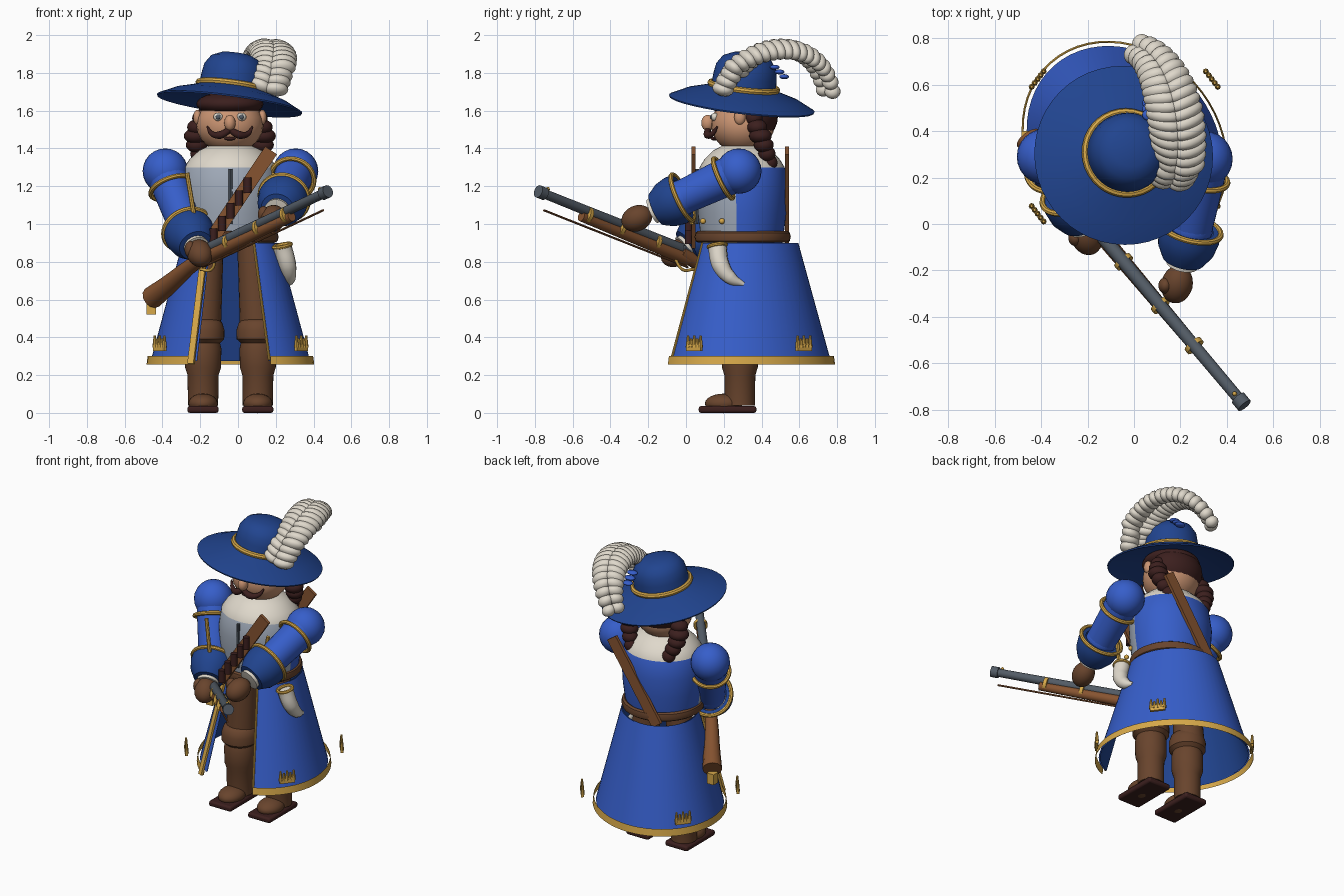
import bpy, bmesh
from math import sin, cos, pi, radians
from mathutils import Vector, Matrix, Euler

cube = bpy.data.objects.get("Cube")
if cube:
    bpy.data.objects.remove(cube)


def material(name, r, g, b):
    m = bpy.data.materials.new(name)
    m.use_nodes = True
    m.diffuse_color = (r, g, b, 1)
    m.node_tree.nodes["Principled BSDF"].inputs["Base Color"].default_value = (r, g, b, 1)
    return m


COAT = material("coat blue", .037, .112, .59)
DARK = material("dark blue", .015, .058, .275)
GOLD = material("gold", .68, .395, .068)
LEATHER = material("leather brown", .14, .058, .026)
CREAM = material("cream", .74, .69, .6)
GREY = material("vest grey", .35, .4, .48)
STEEL = material("steel", .085, .105, .13)
HAIR = material("dark brown", .045, .014, .013)
SKIN = material("skin", .6, .3, .17)
WOOD = material("wood brown", .24, .088, .03)
MID = -.04      # body centre in x
UP = Vector((0, 0, 1))
made = []


def finish(name, bm, mats):
    bmesh.ops.recalc_face_normals(bm, faces=bm.faces)
    me = bpy.data.meshes.new(name)
    bm.to_mesh(me)
    bm.free()
    ob = bpy.data.objects.new(name, me)
    for m in mats if isinstance(mats, list) else [mats]:
        me.materials.append(m)
    bpy.context.collection.objects.link(ob)
    made.append(ob)
    return ob


def turn(name, profile, mat, loc, axis=UP, segs=36, scale=(1, 1), gap=0, rot=None, shape=None):
    """Turn an (r, z) profile round an axis; gap leaves the front open."""
    bm = bmesh.new()
    rings = []
    for i in range(segs + (1 if gap else 0)):
        a = gap + (2 * pi - 2 * gap) * i / segs
        rings.append([bm.verts.new((r * sin(a) * scale[0], -r * cos(a) * scale[1], z)) for r, z in profile])
    for i in range(segs):
        p, q = rings[i], rings[(i + 1) % len(rings)]
        for j in range(len(profile) - 1):
            bm.faces.new((p[j], q[j], q[j + 1], p[j + 1]))
    bmesh.ops.remove_doubles(bm, verts=bm.verts, dist=1e-5)
    quat = rot or UP.rotation_difference(Vector(axis))
    bm.transform(Matrix.LocRotScale(Vector(loc), quat, None) @ (shape or Matrix()))
    return finish(name, bm, mat)


def rod(name, a, b, r1, r2, mat, segs=20):
    a, b = Vector(a), Vector(b)
    n = (b - a).length
    return turn(name, [(0, 0), (r1, 0), (r2, n), (0, n)], mat, a, b - a, segs)


def balls(name, items, mat, segs=24):
    bm = bmesh.new()
    for loc, size, rot in items:
        bmesh.ops.create_uvsphere(bm, u_segments=segs, v_segments=segs // 2, radius=1,
                                  matrix=Matrix.LocRotScale(Vector(loc), rot, Vector(size)))
    return finish(name, bm, mat)


def ball(name, loc, size, mat):
    return balls(name, [(loc, size, None)], mat)


def ring(name, loc, axis, r, t, mat, h=1, rot=None):
    prof = [(r + t * cos(i * pi / 4), h * t * sin(i * pi / 4)) for i in range(9)]
    return turn(name, prof, mat, loc, axis, rot=rot)


def box(name, loc, size, mat, rot=None):
    bm = bmesh.new()
    bmesh.ops.create_cube(bm, size=1, matrix=Matrix.LocRotScale(Vector(loc), rot, Vector(size)))
    return finish(name, bm, mat)


def tube(name, pts, radii, mat):
    """Smooth tapering tube through the given points."""
    cu = bpy.data.curves.new(name, 'CURVE')
    cu.dimensions, cu.bevel_depth, cu.bevel_resolution, cu.use_fill_caps = '3D', 1, 4, True
    sp = cu.splines.new('BEZIER')
    sp.bezier_points.add(len(pts) - 1)
    for bp, p, r in zip(sp.bezier_points, pts, radii):
        bp.co, bp.radius = p, r
        bp.handle_left_type = bp.handle_right_type = 'AUTO'
    tmp = bpy.data.objects.new(name, cu)
    bpy.context.collection.objects.link(tmp)
    me = bpy.data.meshes.new_from_object(tmp.evaluated_get(bpy.context.evaluated_depsgraph_get()))
    bpy.data.objects.remove(tmp)
    bm = bmesh.new()
    bm.from_mesh(me)
    return finish(name, bm, mat)


# Boots, legs and soles
for side, s in (("right", -1), ("left", 1)):
    x = MID + s * .145
    rod(side + "_thigh", (x, .3, .45), (MID + s * .115, .3, .92), .095, .08, LEATHER)
    turn(side + "_boot", [(0, .04), (.08, .04), (.082, .2), (.095, .24), (.097, .34), (.09, .37),
                          (.112, .39), (.113, .44), (.1, .48), (.08, .495), (0, .495)], LEATHER, (x, .285, 0))
    ball(side + "_toe", (x, .2, .05), (.078, .1, .052), LEATHER)
    sole = box(side + "_sole", (x, .22, .018), (.165, .305, .036), HAIR)
    bevel = sole.modifiers.new("round", 'BEVEL')
    bevel.width, bevel.segments = .012, 2

# Coat skirt, swung slightly toward its front left, with lining and hem
GAP = radians(27)
CENTRE = Vector((MID, .334, 0))
SWING = Matrix(((.99, -.085, 0, 0), (-.085, 1.015, 0, 0), (0, 0, 1, 0), (0, 0, 0, 1))) @ \
    Matrix.Rotation(radians(-3), 4, 'Z')
for name, profile, mat in (("coat_skirt", [(.425, .275), (.256, .9)], COAT),
                           ("coat_lining", [(.418, .275), (.249, .9)], DARK),
                           ("skirt_hem", [(.447, .257), (.441, .302)], GOLD),
                           ("hem_back", [(.444, .257), (.438, .302)], GOLD)):
    turn(name, profile, mat, CENTRE, gap=GAP, segs=48, shape=SWING)


def skirt_edge(s, r, z):
    return CENTRE + SWING @ Vector((s * r * sin(GAP), -r * cos(GAP), z))


# Front edge trims of the skirt and coat
low, high = skirt_edge(-1, .45, .26), skirt_edge(-1, .265, .9)
box("right_skirt_trim", (low + high) / 2 + Vector((-.02, 0, 0)), (.036, .014, (high - low).length), GOLD,
    UP.rotation_difference(high - low) @ Euler((0, 0, -GAP)).to_quaternion())
rod("left_skirt_trim", skirt_edge(1, .428, .28), skirt_edge(1, .256, .9), .007, .007, GOLD, 8)
for s in (-1, 1):
    rod("coat_trim", (MID + s * .185, .03, 1.0), (MID + s * .23, .05, 1.27), .012, .012, GOLD, 8)

# Hem badges shaped like small crowns
for i, (sx, sy) in enumerate([(-1, -1), (1, -1), (-1, 1), (1, 1)]):
    c = CENTRE + Vector((sx * .375, sy * .29, .345))
    t = Vector((sy * .29, -sx * .375, 0)).normalized()
    box(f"badge_base_{i}", c, (.095, .018, .034), GOLD, t.to_track_quat('X', 'Z'))
    for k in range(5):
        p = c + t * (k - 2) * .021
        rod(f"badge_point_{i}_{k}", p, p + UP * (.05 + .014 * (k % 2 == 0)), .013, .006, GOLD, 8)

# Torso: grey vest in front, blue coat behind, cream collar above
torso = turn("torso", [(0, .9), (.232, .9), (.24, .95), (.255, 1.06), (.262, 1.18), (.245, 1.3),
                       (.215, 1.345), (.165, 1.39), (.1, 1.42), (0, 1.43)],
             [COAT, GREY, CREAM], (MID, .297, 0), scale=(1, .92), segs=48)
for f in torso.data.polygons:
    c = f.center
    f.material_index = 2 if c.z > 1.3 else (1 if c.y < .275 else 0)
ring("belt", (MID, .3, .932), UP, .237, .018, LEATHER, h=1.7)
rod("vest_seam", (MID, .055, 1.0), (MID, .06, 1.29), .01, .01, STEEL, 8)
for s in (-1, 1):
    for k in (.05, .15):
        ball("vest_button", (MID + s * (.15 + k * .5), .04 + k, 1.015), (.015,) * 3, GOLD)

# Shoulder strap with cartridges
for name, y in (("front_strap", .04), ("back_strap", .535)):
    a, b = Vector((.175, y, 1.39)), Vector((-.16, y, .89))
    box(name, (a + b) / 2, (.075, .02, (a - b).length), WOOD, UP.rotation_difference(a - b))
    if y < .1:
        for k in range(5):
            p = a.lerp(b, .37 + .135 * k) + Vector((0, -.025, 0))
            rod(f"cartridge_{k}", p - UP * .04, p + UP * .04, .021, .021, HAIR, 12)

# Arms with flaring cuffs
ARMS = (("right", (-.385, .29, 1.28), (-.268, .125, .97), (-.203, -.055, .845)),
        ("left", (.305, .28, 1.28), (.245, -.02, 1.14), (.185, -.26, 1.03)))
for side, sh, el, ha in ARMS:
    sh, el, ha = Vector(sh), Vector(el), Vector(ha)
    ball(side + "_shoulder", sh, (.12, .12, .12), COAT)
    rod(side + "_sleeve", sh, el, .105, .092, COAT, 32)
    ball(side + "_elbow", el, (.095, .095, .095), COAT)
    ring(side + "_sleeve_ring", sh.lerp(el, .28), el - sh, .116, .013, GOLD)
    d = (ha - el).normalized()
    turn(side + "_cuff", [(.1, 0), (.13, -.005), (.134, .04), (.122, .1), (.09, .155), (0, .165)], DARK, el, d)
    ring(side + "_cuff_ring", el, d, .132, .013, GOLD)
    turn(side + "_wrist_frill", [(0, .15), (.064, .15), (.068, .178), (0, .185)], CREAM, el, d)
    balls(side + "_glove", [(ha, (.068, .068, .085), d.to_track_quat('Z', 'Y')),
                            (ha + Vector((-.05, -.005, .02)), (.03, .035, .045), None)], LEATHER)

# Musket
breech, muzzle = Vector((-.19, .01, .855)), Vector((.47, -.775, 1.17))
d = (muzzle - breech).normalized()
drop = UP * -.042
rod("barrel", breech, muzzle, .03, .025, STEEL)
rod("muzzle_ring", muzzle - d * .035, muzzle + d * .01, .034, .034, STEEL)
rod("fore_stock", breech + drop, breech.lerp(muzzle, .72) + drop, .036, .026, WOOD)
rod("ramrod", breech + drop * 2, muzzle + drop * 2.1 - d * .03, .006, .006, WOOD, 8)
for k in (.22, .46, .68):
    p = breech.lerp(muzzle, k) + drop * .5
    rod("stock_band", p - d * .011, p + d * .011, .043, .043, GOLD)
ball("sight", muzzle - d * .06 + UP * .03, (.01, .01, .014), GOLD)
box("lock_plate", breech + Vector((.02, -.03, 0)), (.07, .04, .06), STEEL)
tube("trigger_guard", [(-.12, -.06, .82), (-.14, -.02, .76), (-.2, .04, .76)], [.008] * 3, GOLD)
tube("butt_stock", [(-.15, -.03, .85), (-.26, .1, .77), (-.36, .24, .685), (-.455, .37, .61)],
     [.036, .04, .05, .06], WOOD)
box("butt_plate", (-.46, .375, .555), (.05, .05, .07), GOLD)

# Powder horn
tube("powder_horn", [(.235, .165, .88), (.262, .185, .78), (.27, .235, .715), (.265, .305, .68)],
     [.05, .047, .036, .012], CREAM)
ring("horn_cap", (.235, .165, .885), (-.2, -.15, 1), .046, .011, GOLD)

# Head, face and hair
HX = MID - .003
ball("head", (HX, .3, 1.525), (.178, .168, .15), SKIN)
ball("nose", (HX, .115, 1.535), (.03, .034, .043), SKIN)
balls("hair", [((HX, .355, 1.57), (.172, .132, .135), None), ((HX, .3, 1.635), (.178, .177, .066), None)], HAIR)
for side, s in (("right", -1), ("left", 1)):
    ball(side + "_ear", (HX + s * .172, .285, 1.565), (.022, .03, .04), SKIN)
    ball(side + "_eye", (HX + s * .062, .152, 1.567), (.025, .02, .022), CREAM)
    ball(side + "_pupil", (HX + s * .062, .135, 1.567), (.013, .008, .013), STEEL)
    tube(side + "_moustache", [(HX, .115, 1.5), (HX + s * .05, .115, 1.472), (HX + s * .095, .14, 1.478),
                               (HX + s * .12, .165, 1.515)], [.016, .021, .014, .005], HAIR)
    balls(side + "_braid", [((HX + s * (.15 + .03 * sin(k * .7)), .36 + .017 * k, 1.56 - .047 * k),
                             (.064 - .007 * abs(k - 2), .06 - .007 * abs(k - 2), .042), None)
                            for k in range(6)], HAIR)
ball("lower_lip", (HX, .15, 1.452), (.03, .02, .01), HAIR)

# Tilted hat
tilt = Euler((-.118, .13, 0)).to_quaternion()
hat = Vector((-.045, .295, 1.635))
turn("hat", [(0, .055), (.2, .045), (.385, -.004), (.388, .004), (.3, .048), (.2, .078), (.172, .09), (.168, .15),
             (.16, .2), (.13, .245), (.08, .268), (0, .275)], DARK, hat, rot=tilt, segs=48)
ring("hat_band", hat + tilt @ (UP * .095), UP, .177, .017, GOLD, rot=tilt)

# Plume: paired drooping barbs along an arc
P = [Vector(p) for p in ((.155, .18, 1.72), (.225, .26, 1.98), (.19, .71, 2.07), (.01, .76, 1.72))]
barbs = []
N = 20
for i in range(N):
    t = i / (N - 1)
    u = 1 - t
    c = P[0] * u**3 + P[1] * 3 * u * u * t + P[2] * 3 * u * t * t + P[3] * t**3
    tan = ((P[1] - P[0]) * u * u + (P[2] - P[1]) * 2 * u * t + (P[3] - P[2]) * t * t).normalized()
    side = tan.cross(Vector((0, .25, 1)) if t > .15 else Vector((0, -1, .6))).normalized()
    if side.x < 0:
        side = -side
    up = side.cross(tan).normalized()
    w = .066 - .022 * t + .022 * sin(pi * t)
    for s in (-1, 1):
        out = (side * s - up * .45 + tan * .25).normalized()
        fwd = (tan - out * tan.dot(out)).normalized()
        rot = Matrix((out, fwd, out.cross(fwd))).transposed()
        barbs.append((c + out * w * .75, (w, .038, .056 - .014 * t), rot.to_quaternion()))
balls("plume", barbs, CREAM, 20)

# Small blue petals behind the crown
balls("hat_petals", [((.07, .47 + .025 * k, 1.83 - .025 * k), (.035, .026, .013), None) for k in range(3)], COAT)

# Smooth curved surfaces, keep hard edges
for ob in bpy.context.selected_objects:
    ob.select_set(False)
for ob in made:
    ob.select_set(True)
bpy.context.view_layer.objects.active = made[0]
bpy.ops.object.shade_smooth_by_angle(angle=radians(40))
